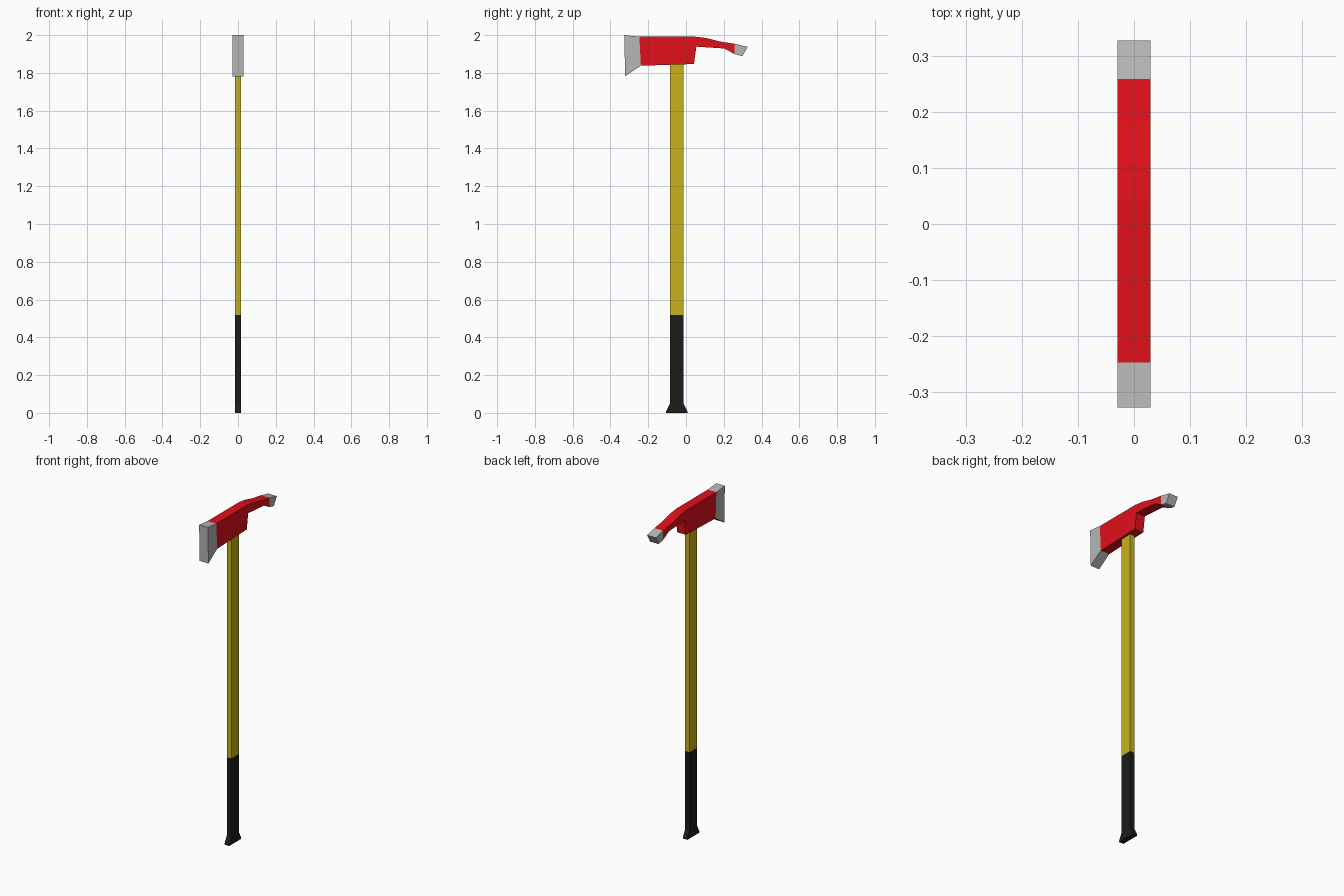
import bpy, bmesh

if "Cube" in bpy.data.objects:
    bpy.data.objects.remove(bpy.data.objects["Cube"])


def material(name, color):
    m = bpy.data.materials.new(name)
    m.diffuse_color = (*color, 1)
    m.use_nodes = True
    m.node_tree.nodes["Principled BSDF"].inputs["Base Color"].default_value = m.diffuse_color
    return m


def prism(name, profile, half_width, mat=None):
    """Extrude a (y, z) side profile symmetrically along x."""
    bm = bmesh.new()
    face = bm.faces.new([bm.verts.new((-half_width, y, z)) for y, z in profile])
    ext = bmesh.ops.extrude_face_region(bm, geom=[face], use_keep_orig=True)
    verts = [g for g in ext["geom"] if isinstance(g, bmesh.types.BMVert)]
    bmesh.ops.translate(bm, verts=verts, vec=(2 * half_width, 0, 0))
    bmesh.ops.recalc_face_normals(bm, faces=bm.faces)
    mesh = bpy.data.meshes.new(name)
    bm.to_mesh(mesh)
    bm.free()
    obj = bpy.data.objects.new(name, mesh)
    bpy.context.collection.objects.link(obj)
    if mat:
        mesh.materials.append(mat)
    return obj


red = material("red_paint", (0.75, 0.005, 0.01))
yellow = material("yellow_handle", (0.58, 0.45, 0.012))
black = material("black_rubber", (0.012, 0.012, 0.011))
steel = material("steel", (0.47, 0.47, 0.47))

HEAD, SHAFT = 0.029, 0.015
y0, y1 = -0.084, -0.014

# Head: painted body with a curved neck towards the pick
prism("axe_head", [(-0.247, 1.992), (0.045, 1.992), (0.105, 1.985), (0.18, 1.966),
                   (0.258, 1.954), (0.258, 1.899), (0.203, 1.929), (0.055, 1.939),
                   (0.042, 1.847), (-0.239, 1.838)], HEAD, red)

# Bare steel cutting edge and pick tip
prism("blade", [(-0.327, 2.0), (-0.247, 1.992), (-0.239, 1.838), (-0.322, 1.782)], HEAD, steel)
prism("pick_tip", [(0.258, 1.954), (0.327, 1.938), (0.299, 1.889), (0.258, 1.899)], HEAD, steel)

# Handle and grip with flared foot
prism("handle", [(y0, 0.517), (y1, 0.517), (y1, 1.845), (y0, 1.845)], SHAFT, yellow)
prism("grip", [(-0.105, 0.0), (0.008, 0.0), (0.008, 0.008), (y1, 0.05), (y1, 0.517),
               (y0, 0.517), (y0, 0.05), (-0.105, 0.008)], SHAFT, black)
